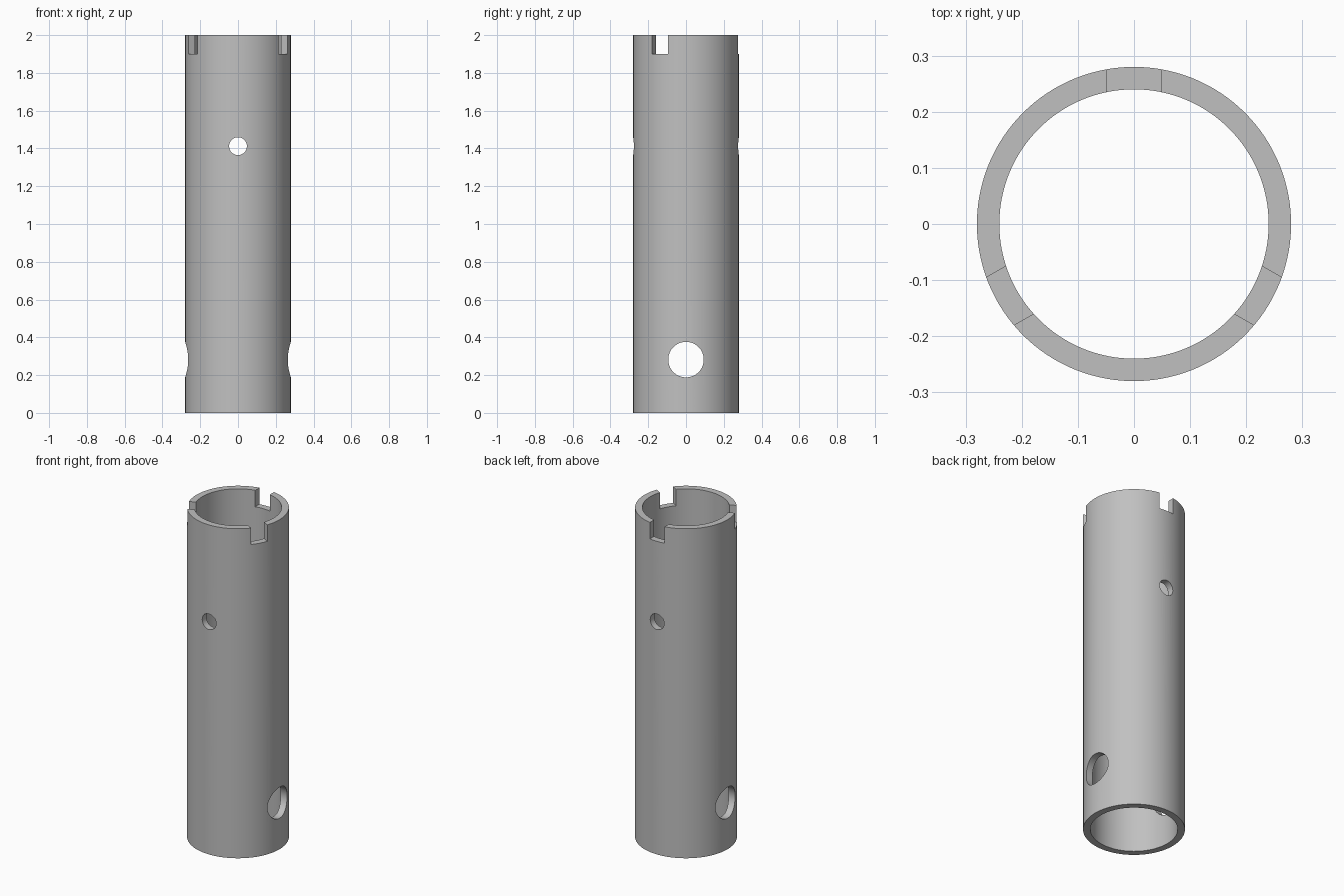
import bpy
import math
from mathutils import Matrix, Vector

cube = bpy.data.objects.get("Cube")
if cube:
    bpy.data.objects.remove(cube, do_unlink=True)

OUTER, INNER, HEIGHT = 0.28, 0.24, 2.0
NOTCH_WIDTH, NOTCH_DEPTH = 0.098, 0.1

metal = bpy.data.materials.new("plain grey")
metal.use_nodes = True
grey = (0.53, 0.53, 0.53, 1)
metal.diffuse_color = grey
metal.node_tree.nodes["Principled BSDF"].inputs["Base Color"].default_value = grey


def cylinder(name, radius, depth, location, rotation=(0, 0, 0), sides=128):
    bpy.ops.mesh.primitive_cylinder_add(vertices=sides, radius=radius, depth=depth,
                                        location=location, rotation=rotation)
    obj = bpy.context.object
    obj.name = name
    obj.data.materials.append(metal)
    return obj


def cut(target, cutter):
    cutter.hide_render = True
    mod = target.modifiers.new(cutter.name, 'BOOLEAN')
    mod.operation = 'DIFFERENCE'
    mod.solver = 'EXACT'
    mod.object = cutter
    bpy.ops.object.select_all(action='DESELECT')
    bpy.context.view_layer.objects.active = target
    target.select_set(True)
    bpy.ops.object.modifier_apply(modifier=mod.name)
    bpy.data.objects.remove(cutter, do_unlink=True)


# Hollow tube
tube = cylinder("tube", OUTER, HEIGHT, (0, 0, HEIGHT / 2))
cut(tube, cylinder("bore", INNER, HEIGHT + 0.2, (0, 0, HEIGHT / 2)))

# Cross holes: small front to back, large side to side
cut(tube, cylinder("pin_hole", 0.047, 1, (0, 0, 1.412), (math.pi / 2, 0, 0), 64))
cut(tube, cylinder("side_hole", 0.094, 1, (0, 0, 0.282), (0, math.pi / 2, 0), 64))

# Three notches in the top rim
for i in range(3):
    turn = Matrix.Rotation(math.radians(90 + 120 * i), 4, 'Z')
    bpy.ops.mesh.primitive_cube_add(size=1)
    notch = bpy.context.object
    notch.name = "rim_notch"
    notch.data.materials.append(metal)
    notch.data.transform(Matrix.Diagonal((0.3, NOTCH_WIDTH, 2 * NOTCH_DEPTH, 1)))
    notch.data.transform(turn @ Matrix.Translation(Vector((0.26, 0, HEIGHT))))
    cut(tube, notch)

bpy.ops.object.select_all(action='DESELECT')
tube.select_set(True)
bpy.context.view_layer.objects.active = tube
bpy.ops.object.shade_smooth_by_angle(angle=math.radians(30))
